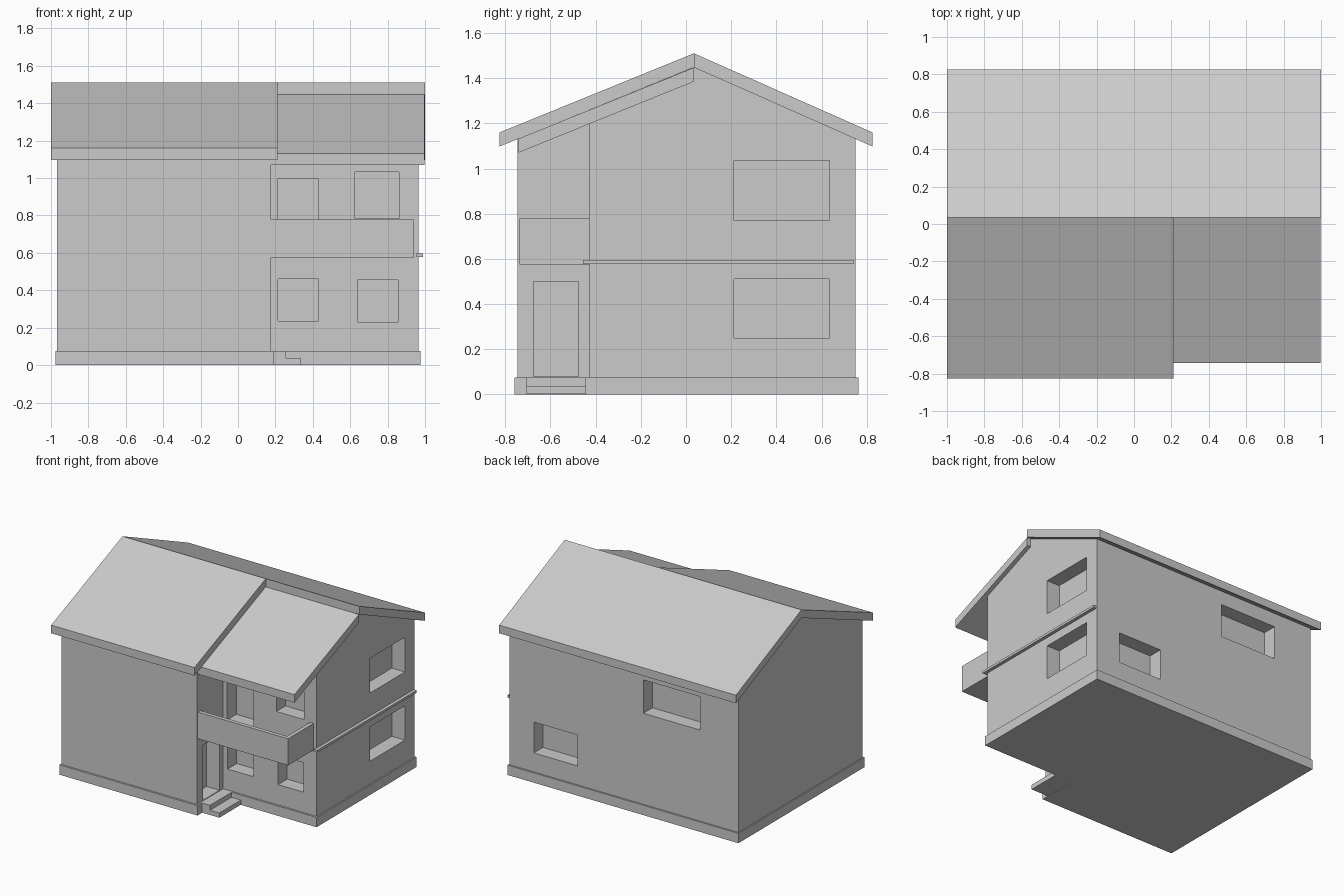
import bpy, bmesh

if "Cube" in bpy.data.objects:
    bpy.data.objects.remove(bpy.data.objects["Cube"])


def extrude_x(name, profile, x0, x1):
    """Solid from a (y, z) outline swept along x."""
    bm = bmesh.new()
    face = bm.faces.new([bm.verts.new((x0, y, z)) for y, z in profile])
    out = bmesh.ops.extrude_face_region(bm, geom=[face])
    verts = [g for g in out["geom"] if isinstance(g, bmesh.types.BMVert)]
    bmesh.ops.translate(bm, verts=verts, vec=(x1 - x0, 0, 0))
    bmesh.ops.recalc_face_normals(bm, faces=bm.faces[:])
    mesh = bpy.data.meshes.new(name)
    bm.to_mesh(mesh)
    bm.free()
    obj = bpy.data.objects.new(name, mesh)
    bpy.context.collection.objects.link(obj)
    return obj


def box(name, x, y, z):
    return extrude_x(name, [(y[0], z[0]), (y[1], z[0]), (y[1], z[1]), (y[0], z[1])], *x)


def carve(target, openings):
    """Cut box-shaped recesses into the target."""
    for x, y, z in openings:
        cutter = box("opening_cutter", x, y, z)
        cutter.hide_render = True
        mod = target.modifiers.new("opening", 'BOOLEAN')
        mod.operation = 'DIFFERENCE'
        mod.solver = 'EXACT'
        mod.object = cutter
        bpy.context.view_layer.objects.active = target
        bpy.ops.object.modifier_apply(modifier=mod.name)
        bpy.data.objects.remove(cutter)


RIDGE, SLOPE = 0.035, 0.434
DEPTH = 0.11
FRONT, RECESS, BACK = -0.745, -0.43, 0.75


def roof_z(y, ridge_z):
    return ridge_z - 0.41 * abs(y - RIDGE)


# Walls: projecting left wing and set-back right wing
left = extrude_x("left_wing_walls", [
    (FRONT, 0.05), (BACK, 0.05), (BACK, roof_z(BACK, 1.45)),
    (RIDGE, 1.45), (FRONT, roof_z(FRONT, 1.45))], -0.968, 0.176)
right = extrude_x("right_wing_walls", [
    (RECESS, 0.05), (BACK, 0.05), (BACK, roof_z(BACK, 1.45)),
    (RIDGE, 1.45), (RIDGE, 1.395), (RECESS, roof_z(RECESS, 1.395))], 0.176, 0.965)

# Recessed windows and doors
back_y = (BACK - DEPTH, BACK + 0.1)
front_y = (RECESS - 0.1, RECESS + DEPTH)
side_x = (0.965 - DEPTH, 1.05)
carve(left, [
    ((-0.645, -0.165), back_y, (0.77, 1.025)),
    ((0.176 - DEPTH, 0.3), (-0.675, -0.475), (0.08, 0.5)),
])
carve(right, [
    ((0.39, 0.76), back_y, (0.22, 0.455)),
    ((0.21, 0.43), front_y, (0.61, 0.995)),
    ((0.625, 0.86), front_y, (0.785, 1.033)),
    ((0.213, 0.43), front_y, (0.235, 0.46)),
    ((0.64, 0.855), front_y, (0.23, 0.455)),
    (side_x, (0.212, 0.635), (0.77, 1.035)),
    (side_x, (0.212, 0.635), (0.25, 0.512)),
])

# Plinth
box("left_plinth", (-0.977, 0.19), (-0.76, 0.763), (0, 0.075))
box("right_plinth", (0.19, 0.975), (-0.445, 0.763), (0, 0.075))

# Entrance steps
extrude = [("upper_step", 0.257, 0.075), ("lower_step", 0.336, 0.037)]
for name, x1, top in extrude:
    box(name, (0.178, x1), (-0.705, -0.44), (0.001, top))

# Roof: full back slope, left front slope, lowered right front slope


def slab(name, edge, z_edge, z_ridge, x0, x1):
    t = 0.062
    extrude_x(name, [(edge, z_edge - t), (RIDGE, z_ridge - t),
                     (RIDGE, z_ridge), (edge, z_edge)], x0, x1)


slab("back_roof", 0.825, 1.16, 1.51, -1, 1)
slab("left_front_roof", -0.825, 1.16, 1.51, -1, 0.21)
slab("right_front_roof", -0.742, 1.132, 1.447, 0.176, 0.997)

# Balcony: floor with parapet on two sides
box("balcony_floor", (0.176, 0.94), (-0.738, RECESS), (0.575, 0.61))
box("balcony_front_parapet", (0.176, 0.94), (-0.738, -0.708), (0.61, 0.778))
box("balcony_side_parapet", (0.91, 0.94), (-0.708, RECESS), (0.61, 0.778))

# Thin ledge between the storeys on the right side
box("storey_ledge", (0.955, 0.99), (-0.455, 0.742), (0.578, 0.596))
